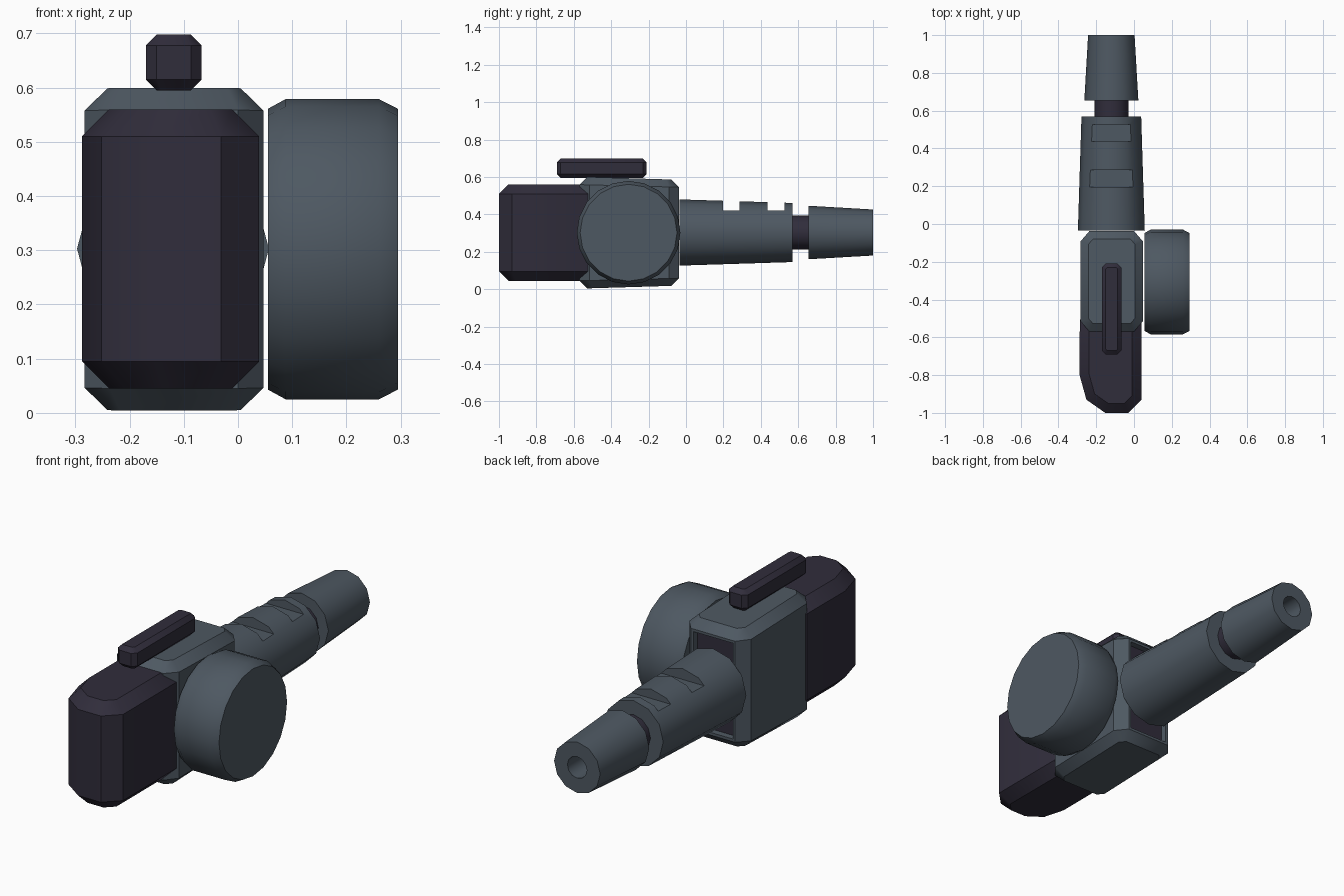
import bpy, bmesh, math
from mathutils import Vector

cube = bpy.data.objects.get("Cube")
if cube:
    bpy.data.objects.remove(cube, do_unlink=True)


def material(name, rgb):
    m = bpy.data.materials.new(name)
    m.use_nodes = True
    m.diffuse_color = (*rgb, 1)
    m.node_tree.nodes["Principled BSDF"].inputs["Base Color"].default_value = (*rgb, 1)
    return m


GREY = material("slate_grey", (0.076, 0.098, 0.122))
DARK = material("dark_plum", (0.030, 0.026, 0.044))


def finish(name, bm, *mats):
    bmesh.ops.recalc_face_normals(bm, faces=bm.faces)
    mesh = bpy.data.meshes.new(name)
    bm.to_mesh(mesh)
    bm.free()
    ob = bpy.data.objects.new(name, mesh)
    bpy.context.collection.objects.link(ob)
    for m in mats:
        mesh.materials.append(m)
    return ob


def smooth(ob):
    bpy.ops.object.select_all(action='DESELECT')
    ob.select_set(True)
    bpy.context.view_layer.objects.active = ob
    bpy.ops.object.shade_smooth_by_angle(angle=math.radians(35))


def prism(plan, z0, z1, bevel):
    """Extrude a plan outline upward and chamfer its top and bottom rims."""
    bm = bmesh.new()
    base = bm.faces.new([bm.verts.new((x, y, z0)) for x, y in plan])
    top = bmesh.ops.extrude_face_region(bm, geom=[base], use_keep_orig=True)["geom"]
    bmesh.ops.translate(bm, vec=(0, 0, z1 - z0),
                        verts=[v for v in top if isinstance(v, bmesh.types.BMVert)])
    bmesh.ops.recalc_face_normals(bm, faces=bm.faces)
    rims = [e for e in bm.edges if abs(e.verts[0].co.z - e.verts[1].co.z) < 1e-5]
    bmesh.ops.bevel(bm, geom=rims, offset=bevel, offset_type='OFFSET',
                    segments=1, affect='EDGES', clamp_overlap=True)
    return bm


def octagon(x0, x1, y0, y1, cx, cy):
    return [(x0 + cx, y0), (x1 - cx, y0), (x1, y0 + cy), (x1, y1 - cy),
            (x1 - cx, y1), (x0 + cx, y1), (x0, y1 - cy), (x0, y0 + cy)]


def lathe(name, profile, sides, axis, centre, mat):
    """Revolve (radius, distance) points around the x or y axis."""
    bm = bmesh.new()
    rings = []
    for r, d in profile:
        ring = []
        for i in range(sides):
            a = math.tau * i / sides
            u, w = r * math.cos(a), r * math.sin(a)
            p = (d, u, w) if axis == 'x' else (u, d, w)
            ring.append(bm.verts.new(Vector(p) + Vector(centre)))
        rings.append(ring)
    for a, b in zip(rings, rings[1:]):
        for i in range(sides):
            j = (i + 1) % sides
            bm.faces.new((a[i], a[j], b[j], b[i]))
    bm.faces.new(rings[0])
    bm.faces.new(rings[-1])
    return finish(name, bm, mat)


# Central housing, slightly lower toward the back, with a recessed dark rear panel
bm = prism(octagon(-0.283, 0.047, -0.57, -0.037, 0.047, 0.055), 0.003, 0.601, 0.042)
for v in bm.verts:
    v.co.z = 0.302 + (v.co.z - 0.302) * (1 - 0.1 * (v.co.y + 0.57))
bm.normal_update()
rear = max(bm.faces, key=lambda f: f.normal.y)
bmesh.ops.inset_region(bm, faces=[rear], thickness=0.018)
bmesh.ops.inset_region(bm, faces=[rear], thickness=0.001, depth=-0.03)
rear.material_index = 1
smooth(finish("housing", bm, GREY, DARK))

# Dark front block with one long sloped flank
front_plan = [(-0.288, -0.8), (-0.252, -0.93), (-0.152, -1.0), (-0.031, -1.0),
              (0.039, -0.93), (0.039, -0.51), (0.0, -0.45), (-0.24, -0.45), (-0.287, -0.51)]
smooth(finish("front_block", prism(front_plan, 0.045, 0.56, 0.05), DARK))

# Lever bar on top
lever = prism(octagon(-0.17, -0.067, -0.69, -0.21, 0.02, 0.02), 0.595, 0.698, 0.02)
smooth(finish("top_lever", lever, DARK))

# Side drum
smooth(lathe("side_drum", [(0.259, 0.055), (0.277, 0.088), (0.277, 0.26), (0.259, 0.295)],
             20, 'x', (0, -0.307, 0.302), GREY))

# Rear tube: grip, neck and hollow tip
AXIS = (-0.12, 0, 0.303)
grip = lathe("rear_grip", [(0.177, -0.035), (0.158, 0.57)], 12, 'y', AXIS, GREY)
neck = lathe("rear_neck", [(0.09, 0.55), (0.09, 0.67)], 12, 'y', AXIS, DARK)
tip = lathe("rear_tip", [(0.143, 0.655), (0.123, 1.0), (0.052, 1.0), (0.052, 0.75)],
            12, 'y', AXIS, GREY)

# Two flat notches across the top of the grip
for y0, y1 in ((0.197, 0.285), (0.437, 0.527)):
    bm = bmesh.new()
    bmesh.ops.create_cube(bm, size=1)
    for v in bm.verts:
        v.co = (v.co.x * 0.5 - 0.12, (y0 + y1) / 2 + v.co.y * (y1 - y0), 0.52 + v.co.z * 0.2)
    cutter = finish("notch_cutter", bm, GREY)
    cutter.hide_render = True
    mod = grip.modifiers.new("notch", 'BOOLEAN')
    mod.operation, mod.solver, mod.object = 'DIFFERENCE', 'EXACT', cutter
    bpy.context.view_layer.objects.active = grip
    bpy.ops.object.modifier_apply(modifier=mod.name)
    bpy.data.objects.remove(cutter, do_unlink=True)

for part in (grip, neck, tip):
    smooth(part)
